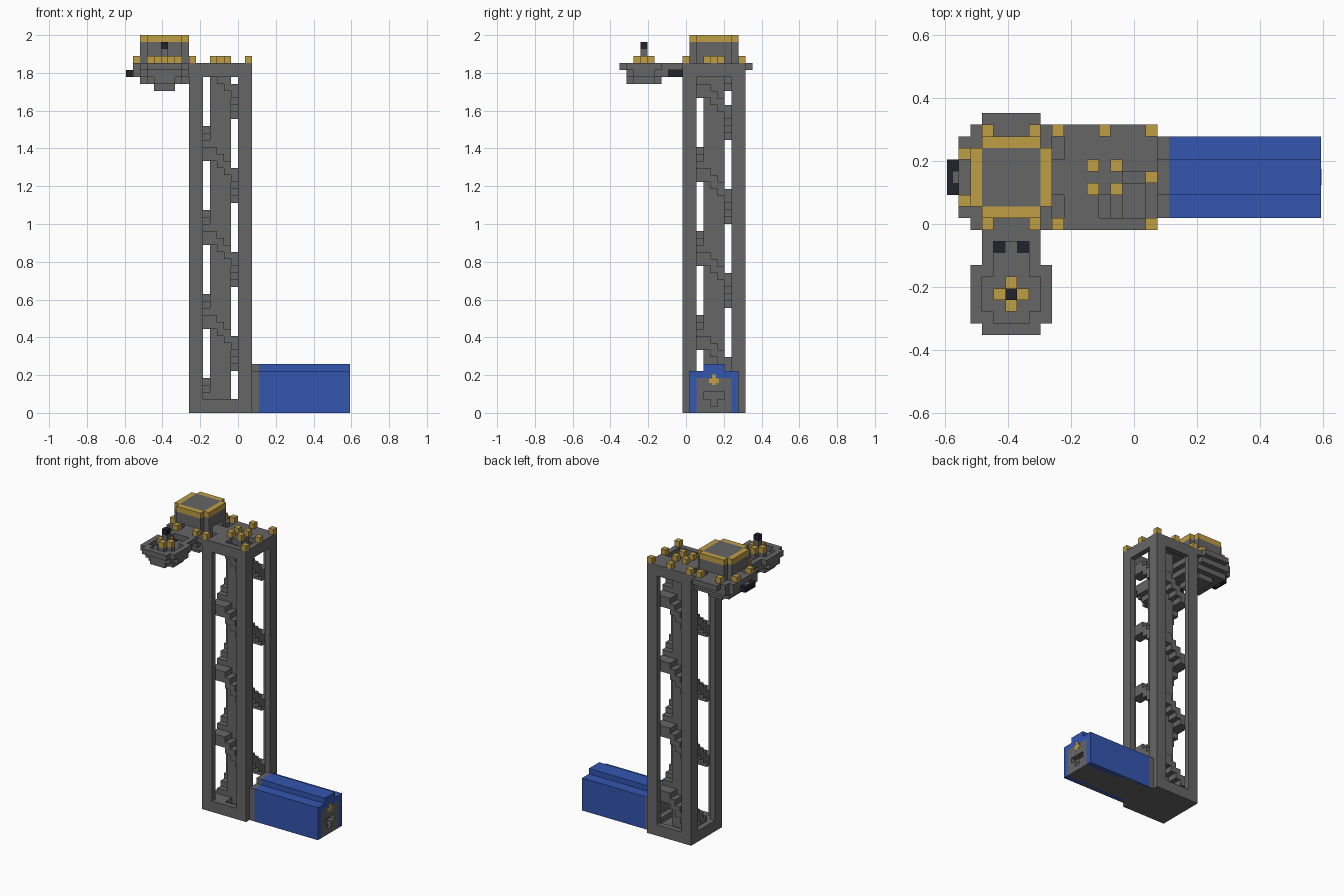
import bpy, bmesh
from mathutils import Vector

cube = bpy.data.objects.get("Cube")
if cube:
    bpy.data.objects.remove(cube, do_unlink=True)

V = 1 / 27                        # block size
ORIGIN = Vector((-16, -9.5, 0))   # grid of 32 x 19 x 54 blocks


def material(name, rgb):
    m = bpy.data.materials.new(name)
    m.use_nodes = True
    m.diffuse_color = (*rgb, 1)
    m.node_tree.nodes["Principled BSDF"].inputs["Base Color"].default_value = (*rgb, 1)
    return m


GREY = material("stone grey", (0.133, 0.133, 0.133))
GOLD = material("gold", (0.52, 0.34, 0.06))
BLUE = material("blue", (0.033, 0.092, 0.43))
BLACK = material("near black", (0.016, 0.016, 0.025))


def box(x0, x1, y0, y1, z0, z1):
    return {(x, y, z) for x in range(x0, x1) for y in range(y0, y1) for z in range(z0, z1)}


def octagon(x0, x1, y0, y1, z0, z1):
    """Block slab with its four corner columns left out."""
    return {c for c in box(x0, x1, y0, y1, z0, z1)
            if not (c[0] in (x0, x1 - 1) and c[1] in (y0, y1 - 1))}


def build(name, cells, mat):
    """Outer skin of a set of unit blocks."""
    bm = bmesh.new()
    verts = {}
    for c in cells:
        for axis in range(3):
            for s in (0, 1):
                n = list(c)
                n[axis] += 2 * s - 1
                if tuple(n) in cells:
                    continue
                u, w = (axis + 1) % 3, (axis + 2) % 3
                ring = []
                for a, b in ((0, 0), (1, 0), (1, 1), (0, 1)):
                    p = list(c)
                    p[axis] += s
                    p[u] += a
                    p[w] += b
                    p = tuple(p)
                    if p not in verts:
                        verts[p] = bm.verts.new((Vector(p) + ORIGIN) * V)
                    ring.append(verts[p])
                bm.faces.new(ring if s else ring[::-1])
    finish(name, bm, mat)


def plate(name, lo, hi, mat):
    bm = bmesh.new()
    bmesh.ops.create_cube(bm, size=1)
    lo, hi = Vector(lo), Vector(hi)
    for v in bm.verts:
        v.co = ((lo + hi) / 2 + v.co * (hi - lo) + ORIGIN) * V
    finish(name, bm, mat)


def finish(name, bm, mat):
    me = bpy.data.meshes.new(name)
    bm.to_mesh(me)
    bm.free()
    me.materials.append(mat)
    bpy.context.collection.objects.link(bpy.data.objects.new(name, me))


# Tower shell: thin walls with a tall window in each side
TOP = 50
shell = box(9, 18, 9, 18, 0, TOP) - box(10, 17, 10, 17, 1, TOP - 1)
shell -= box(11, 16, 9, 18, 2, 48) | box(9, 18, 11, 16, 2, 48)
shell -= box(13, 17, 10, 12, 44, TOP) | box(15, 17, 10, 14, 44, TOP)   # stair exit
shell -= box(9, 10, 10, 12, 49, TOP) | box(9, 10, 15, 17, 49, TOP)     # wall notches
build("tower_shell", shell, GREY)

# Centre column around a blue core
build("centre_column", box(12, 15, 12, 15, 0, TOP) - box(13, 14, 13, 14, 0, TOP), GREY)
build("column_core", box(13, 14, 13, 14, 1, TOP), BLUE)

# Spiral stair: three steps and a landing on each side, each two blocks thick
flight = [(12, 12, 10, 12), (13, 13, 10, 12), (14, 14, 10, 12)]
stairs = set()


def step(x0, x1, y0, y1, top):
    global stairs
    stairs |= box(x0, x1, y0, y1, max(top - 2, 0), max(top, 0))


for base in range(2, TOP + 1, 12):
    for k in range(3):
        a = 14 - k                                  # falling index along a side
        b = 12 + k                                  # rising index along a side
        step(a, a + 1, 10, 12, base - 2 + k)        # front
        if base < TOP:
            step(10, 12, b, b + 1, base + 1 + k)    # left hand wall
            step(b, b + 1, 15, 17, base + 4 + k)    # back
            step(15, 17, a, a + 1, base + 7 + k)    # right hand wall
    step(10, 12, 10, 12, base)
    if base < TOP:
        step(10, 12, 15, 17, base + 3)
        step(15, 17, 15, 17, base + 6)
        step(15, 17, 10, 12, base + 9)
build("spiral_stairs", stairs, GREY)

# Gold posts on the tower top, column and balcony rim
posts = [(9, 9), (9, 17), (13, 17), (17, 17), (17, 13), (17, 9),
         (12, 12), (14, 12), (12, 14), (14, 14),
         (3, 17), (7, 17), (1, 15), (1, 11), (3, 9), (7, 9)]
build("gold_posts", {(x, y, TOP) for x, y in posts}, GOLD)

# Balcony: stepped bowl beside the tower
balcony = (box(3, 8, 8, 19, 49, 50) | box(2, 9, 9, 18, 49, 50) | box(1, 9, 10, 17, 49, 50)
           | octagon(1, 9, 9, 18, 48, 49) | box(2, 9, 10, 17, 47, 48) | box(4, 7, 11, 16, 46, 47))
build("balcony", balcony, GREY)

# Black lamps on the balcony's outer end
build("balcony_lamps", {(0, 12, 48), (0, 14, 48)}, BLACK)
plate("balcony_lamp_bar", (0, 13, 48), (0.5, 14, 49), BLACK)
plate("balcony_lamp_back", (0.5, 13, 48), (1, 14, 49), GREY)

# Cabin: hollow walls with a doorway in each side and a gold rimmed roof
cabin = octagon(2, 9, 10, 17, 50, 53) - box(3, 8, 11, 16, 50, 53)
cabin -= box(4, 7, 10, 17, 50, 51) | box(2, 9, 12, 15, 50, 51)
build("cabin_walls", cabin, GREY)
roof = box(3, 8, 11, 16, 53, 54)
build("cabin_roof", roof, GREY)
build("cabin_roof_rim", octagon(2, 9, 10, 17, 53, 54) - roof, GOLD)

# Lookout: small bowl in front with a rim and raised cross
outline = box(3, 8, 0, 7, 49, 50) | box(2, 9, 1, 6, 49, 50)
cross = {(5, 4, 49), (4, 3, 49), (6, 3, 49), (5, 2, 49)}
lookout = outline - octagon(3, 8, 1, 6, 49, 50) - box(4, 7, 6, 7, 49, 50)
lookout |= octagon(2, 9, 1, 6, 48, 49) | box(3, 8, 5, 7, 48, 49)
lookout |= octagon(3, 8, 1, 6, 47, 48) | cross | box(5, 6, 3, 4, 49, 52)
build("lookout", lookout, GREY)
build("lookout_cross", {(x, y, 50) for x, y, z in cross}, GOLD)
build("beacon", {(5, 3, 52)}, BLACK)

# Bridge between lookout and balcony
build("bridge", box(3, 4, 7, 9, 49, 50) | box(7, 8, 7, 9, 49, 50) | box(5, 6, 7, 9, 48, 49), GREY)
build("bridge_lamps", box(4, 5, 7, 9, 48, 49) | box(6, 7, 7, 9, 48, 49), BLACK)


# Entrance tunnel: blue shell over a grey core, grey collar at the tower
def tunnel(x0, x1):
    return box(x0, x1, 10, 17, 0, 6) | box(x0, x1, 12, 15, 6, 7)


core = box(19, 32, 11, 16, 0, 5)
slot = box(31, 32, 12, 15, 2, 3) | box(31, 32, 13, 14, 1, 3)
build("tunnel_collar", tunnel(18, 19), GREY)
build("tunnel_shell", tunnel(19, 32) - core, BLUE)
build("tunnel_core", core - slot, GREY)
plate("tunnel_underside", (19, 10, 0), (31.99, 17, 0.05), GREY)

# Gold emblem above the tunnel's end slot
plate("emblem_upright", (31.9, 13.2, 4), (32.03, 13.8, 5.5), GOLD)
plate("emblem_bar", (31.9, 12.8, 4.3), (32.02, 14.2, 4.9), GOLD)
